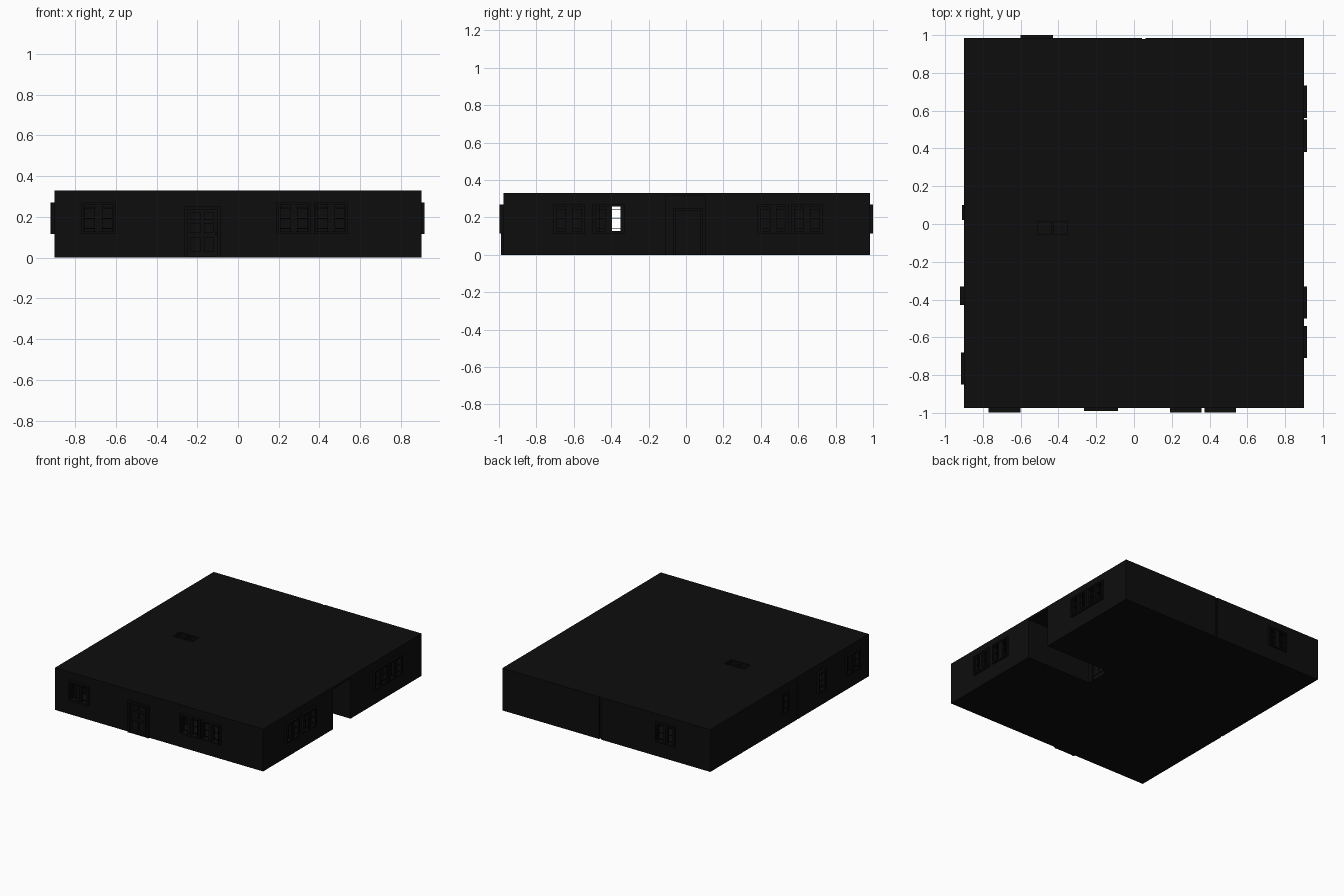
import bpy, bmesh

if "Cube" in bpy.data.objects:
    bpy.data.objects.remove(bpy.data.objects["Cube"])

X, Y0, Y1, H, ROOF, T = 0.90, -0.975, 0.985, 0.33, 0.015, 0.025

mat = bpy.data.materials.new("dark")
mat.diffuse_color = (0.004, 0.004, 0.004, 1)
mat.use_nodes = True
mat.node_tree.nodes["Principled BSDF"].inputs["Base Color"].default_value = mat.diffuse_color


def finish(name, bm):
    bmesh.ops.recalc_face_normals(bm, faces=bm.faces)
    me = bpy.data.meshes.new(name)
    bm.to_mesh(me)
    bm.free()
    me.materials.append(mat)
    ob = bpy.data.objects.new(name, me)
    bpy.context.collection.objects.link(ob)
    return ob


def boxes(name, items):
    """One object from (x0, x1, y0, y1, z0, z1) boxes."""
    bm = bmesh.new()
    for b in items:
        vs = bmesh.ops.create_cube(bm, size=1)["verts"]
        for v in vs:
            v.co = [b[2 * i] if v.co[i] < 0 else b[2 * i + 1] for i in range(3)]
    return finish(name, bm)


def prism(name, pts, z0, z1):
    bm = bmesh.new()
    f = bm.faces.new([bm.verts.new((x, y, z0)) for x, y in pts])
    r = bmesh.ops.extrude_face_region(bm, geom=[f])
    for v in r["geom"]:
        if isinstance(v, bmesh.types.BMVert):
            v.co.z = z1
    return finish(name, bm)


def cut(ob, cutter):
    m = ob.modifiers.new("cut", "BOOLEAN")
    m.operation, m.solver, m.object = "DIFFERENCE", "EXACT", cutter
    bpy.context.view_layer.objects.active = ob
    bpy.ops.object.modifier_apply(modifier=m.name)
    bpy.data.objects.remove(cutter)


def footprint(d):
    """House outline inset by d, with the entrance recess on the right."""
    rx, ra, rb = 0.33 - d, -0.11 - d, 0.105 + d
    x, a, b = X - d, Y0 + d, Y1 - d
    return [(-x, a), (x, a), (x, ra), (rx, ra), (rx, rb), (x, rb), (x, b), (-x, b)]


def mapped(side, u0, u1, d0, d1, z0, z1):
    """Box on a wall: u along the wall, d outward from its face."""
    if side == "front":
        return (u0, u1, Y0 - d1, Y0 - d0, z0, z1)
    if side == "back":
        return (u0, u1, Y1 + d0, Y1 + d1, z0, z1)
    if side == "right":
        return (X + d0, X + d1, u0, u1, z0, z1)
    return (-X - d1, -X - d0, u0, u1, z0, z1)


# side, start, end, protrusion, panes across
windows = [
    ("front", -0.77, -0.60, 0.022, 2), ("front", 0.19, 0.358, 0.022, 2),
    ("front", 0.372, 0.54, 0.022, 2), ("back", -0.60, -0.43, 0.015, 2),
    ("right", 0.382, 0.552, 0.016, 2), ("right", 0.562, 0.732, 0.016, 2),
    ("right", -0.50, -0.33, 0.016, 2), ("right", -0.71, -0.54, 0.016, 2),
    ("left", -0.85, -0.68, 0.016, 2), ("left", -0.43, -0.33, 0.02, 1),
    ("left", 0.02, 0.10, 0.01, 1),
]
WZ0, WZ1, B = 0.115, 0.27, 0.012
DOOR = (-0.265, -0.085)

# outer walls with openings
walls = prism("outer_walls", footprint(0), 0, H - ROOF)
cut(walls, prism("inside", footprint(T), -0.1, H + 0.1))
holes = [mapped(s, a + 0.004, b - 0.004, -0.04, 0.05, WZ0 + 0.004, WZ1 - 0.004)
         for s, a, b, p, n in windows]
holes.append(mapped("front", DOOR[0] + 0.005, DOOR[1] - 0.005, -0.04, 0.05, -0.05, 0.245))
holes.append(mapped("back", 0.042, 0.062, -0.012, 0.05, -0.05, H + 0.1))
holes.append(mapped("left", -0.097, -0.085, -0.012, 0.05, -0.05, H - 0.04))
cut(walls, boxes("openings", holes))

# floor, and roof with a skylight hole
prism("floor", footprint(T), 0, 0.01)
roof = boxes("roof", [(-X, X, Y0, Y1, H - ROOF, H)])
SK = (-0.52, -0.345, -0.065, 0.022)
cut(roof, boxes("roof_holes", [(*SK, H - 0.1, H + 0.1),
                               (0.042, 0.062, Y1 - 0.006, Y1 + 0.05, 0, 1)]))

# window frames with mullions and glazing bars
for i, (s, a, b, p, n) in enumerate(windows):
    parts = [(a, a + B, -T, p, WZ0, WZ1), (b - B, b, -T, p, WZ0, WZ1),
             (a, b, -T, p, WZ0, WZ0 + B), (a, b, -T, p, WZ1 - B, WZ1)]
    pw = (b - a) / n
    for k in range(n):
        u0, u1 = a + k * pw, a + (k + 1) * pw
        if k:
            parts.append((u0 - B / 2, u0 + B / 2, -T, p * 0.8, WZ0, WZ1))
        # sash stiles and bars in each pane
        parts.append((u0 + B / 2, u0 + B * 1.6, -0.01, p * 0.6, WZ0, WZ1))
        parts.append((u1 - B * 1.6, u1 - B / 2, -0.01, p * 0.6, WZ0, WZ1))
        for z in (0.142, 0.192, 0.243):
            parts.append((u0, u1, -0.006, 0.002, z - 0.002, z + 0.002))
    boxes(f"window_{s}_{i}", [mapped(s, *q) for q in parts])

# front door: frame, leaf, raised panels, handle
a, b = DOOR
boxes("front_door", [mapped("front", *q) for q in [
    (a, a + 0.016, -T, 0.014, 0, 0.25), (b - 0.016, b, -T, 0.014, 0, 0.25),
    (a, b, -T, 0.014, 0.234, 0.25), (a, b, -T, 0.01, 0, 0.008),
    (a + 0.016, b - 0.016, -0.018, -0.006, 0.008, 0.234),
    *[(u, u + 0.05, -0.006, 0.002, z0, z1)
      for u in (a + 0.032, b - 0.082) for z0, z1 in ((0.03, 0.10), (0.12, 0.17), (0.185, 0.22))],
    (b - 0.028, b - 0.020, -0.006, 0.012, 0.11, 0.13)]])

# entrance door at the end of the recess
boxes("recess_door", [
    (0.33, 0.342, -0.07, -0.055, 0, 0.25), (0.33, 0.342, 0.075, 0.09, 0, 0.25),
    (0.33, 0.342, -0.07, 0.09, 0.237, 0.25),
    *[(0.33, 0.335, u, u + 0.045, z0, z1)
      for u in (-0.042, 0.015) for z0, z1 in ((0.03, 0.11), (0.13, 0.215))]])

# skylight frame, sunk in the roof
x0, x1, y0, y1 = SK
xm, b = (x0 + x1) / 2, 0.01
boxes("skylight", [(u0, u1, v0, v1, H - 0.03, H - 0.003) for u0, u1, v0, v1 in [
    (x0, x0 + b, y0, y1), (x1 - b, x1, y0, y1), (xm - b / 2, xm + b / 2, y0, y1),
    (x0, x1, y0, y0 + b), (x0, x1, y1 - b, y1)]])

# room partitions, open where one window lines up with another
top = H - ROOF
boxes("partitions", [
    (-0.01, 0.01, Y0 + T, -0.46, 0.01, top), (-0.01, 0.01, -0.31, -0.135, 0.01, top),
    (-0.01, 0.01, 0.13, Y1 - T, 0.01, top),
    (-X + T, 0.305, 0.11, 0.13, 0.01, top), (-X + T, 0.305, -0.135, -0.115, 0.01, top)])
